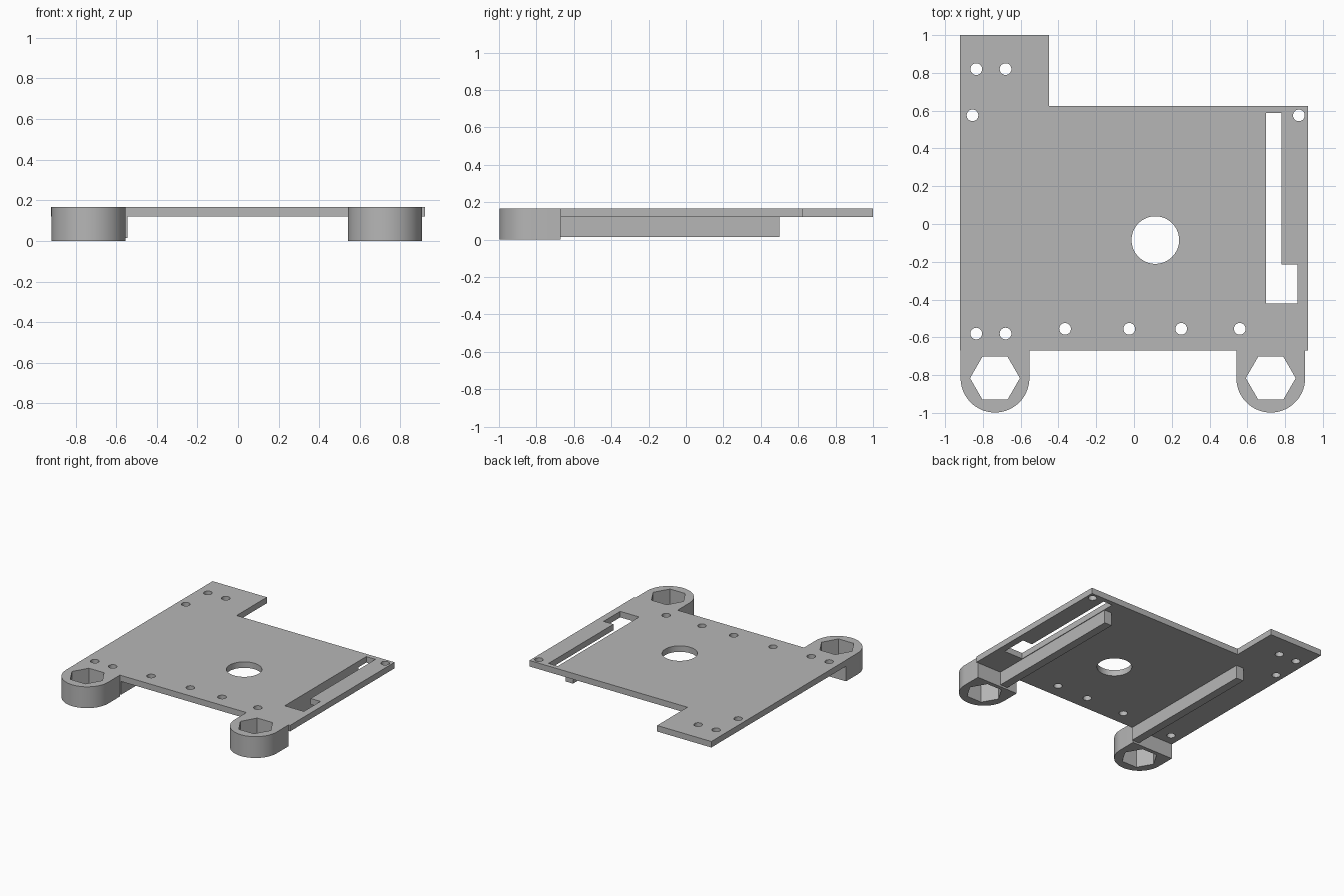
import bpy, bmesh, math

cube = bpy.data.objects.get("Cube")
if cube:
    bpy.data.objects.remove(cube, do_unlink=True)

GREY = (0.47, 0.47, 0.47, 1.0)
grey = bpy.data.materials.new("plain grey")
grey.use_nodes = True
grey.diffuse_color = GREY
grey.node_tree.nodes["Principled BSDF"].inputs["Base Color"].default_value = GREY


def arc(cx, cy, r, n, start=0.0, sweep=math.tau):
    """Points along an arc; a full sweep leaves out the repeated end point."""
    steps = n if sweep == math.tau else n - 1
    return [(cx + r * math.cos(start + sweep * i / steps),
             cy + r * math.sin(start + sweep * i / steps)) for i in range(n)]


def slab(name, loops, z0, z1):
    """Extrude an outline with holes (further loops) between two heights."""
    curve = bpy.data.curves.new(name + " profile", "CURVE")
    curve.dimensions = "2D"
    curve.fill_mode = "BOTH"
    curve.extrude = (z1 - z0) / 2
    for loop in loops:
        spline = curve.splines.new("POLY")
        spline.points.add(len(loop) - 1)
        for point, (x, y) in zip(spline.points, loop):
            point.co = (x, y, 0, 1)
        spline.use_cyclic_u = True
        spline.use_smooth = False
    helper = bpy.data.objects.new(name + " helper", curve)
    bpy.context.collection.objects.link(helper)
    bpy.context.view_layer.update()
    graph = bpy.context.evaluated_depsgraph_get()
    mesh = bpy.data.meshes.new_from_object(helper.evaluated_get(graph))
    bpy.data.objects.remove(helper, do_unlink=True)
    bpy.data.curves.remove(curve)

    # Weld caps to walls and move to the right height
    bm = bmesh.new()
    bm.from_mesh(mesh)
    bmesh.ops.remove_doubles(bm, verts=bm.verts, dist=0.0001)
    bmesh.ops.translate(bm, verts=bm.verts, vec=(0, 0, (z0 + z1) / 2))
    bmesh.ops.recalc_face_normals(bm, faces=bm.faces)
    bm.to_mesh(mesh)
    bm.free()

    mesh.materials.clear()
    mesh.materials.append(grey)
    mesh.name = name
    obj = bpy.data.objects.new(name, mesh)
    bpy.context.collection.objects.link(obj)
    bpy.ops.object.select_all(action="DESELECT")
    obj.select_set(True)
    bpy.context.view_layer.objects.active = obj
    bpy.ops.object.shade_smooth_by_angle(angle=math.radians(30))
    return obj


def rectangle(x0, x1, y0, y1):
    return [(x0, y0), (x1, y0), (x1, y1), (x0, y1)]


TOP, UNDER = 0.167, 0.12
FRONT, BACK, SIDE = -0.67, 0.625, 0.92

# Base plate with rear tab, screw holes, central hole and stepped slot
outline = [(-SIDE, FRONT), (SIDE, FRONT), (SIDE, BACK),
           (-0.45, BACK), (-0.45, 1.0), (-SIDE, 1.0)]
slot = [(0.7, -0.42), (0.865, -0.42), (0.865, -0.215),
        (0.78, -0.215), (0.78, 0.588), (0.7, 0.588)]
screws = [(-0.835, 0.82), (-0.68, 0.82), (-0.855, 0.575), (0.873, 0.575),
          (-0.835, -0.58), (-0.68, -0.58)]
screws += [(x, -0.555) for x in (-0.365, -0.025, 0.25, 0.56)]
holes = [arc(x, y, 0.031, 24) for x, y in screws]
slab("base_plate", [outline, slot, arc(0.113, -0.085, 0.126, 64)] + holes, UNDER, TOP)

# Rounded front lugs with hexagonal sockets, and the rails behind them
for side, lug_x, rail in (("right", -0.736, (-0.61, -0.545)),
                          ("left", 0.724, (0.63, 0.695))):
    r, y = 0.182, -0.816
    shell = arc(lug_x, y, r, 40, math.pi, math.pi)
    shell += [(lug_x + r, FRONT), (lug_x - r, FRONT)]
    slab(side + "_lug", [shell, arc(lug_x, y, 0.132, 6)], 0.0, TOP)
    slab(side + "_rail", [rectangle(*rail, FRONT, 0.5)], 0.015, UNDER)
